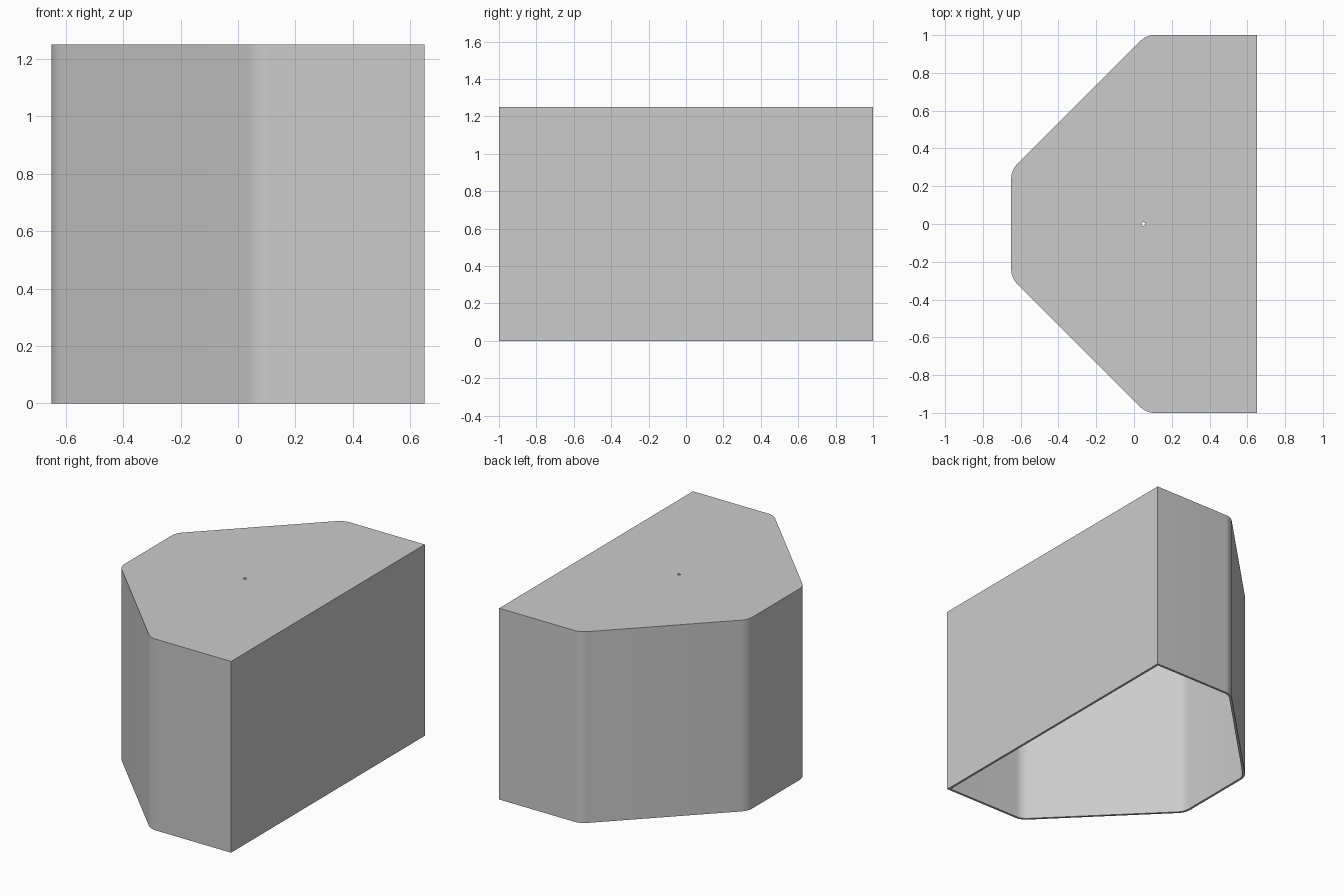
import bpy
import bmesh
import math

HEIGHT = 1.25
WALL = 0.015
HOLE_X = 0.05
FILLET = 0.04  # distance from each corner to where its rounding starts

cube = bpy.data.objects.get("Cube")
if cube:
    bpy.data.objects.remove(cube, do_unlink=True)


def make_material(name, value):
    mat = bpy.data.materials.new(name)
    mat.use_nodes = True
    colour = (value, value, value, 1)
    mat.diffuse_color = colour
    mat.node_tree.nodes["Principled BSDF"].inputs["Base Color"].default_value = colour
    return mat


def add_object(name, bm):
    mesh = bpy.data.meshes.new(name)
    bmesh.ops.recalc_face_normals(bm, faces=bm.faces)
    bm.to_mesh(mesh)
    bm.free()
    obj = bpy.data.objects.new(name, mesh)
    bpy.context.collection.objects.link(obj)
    return obj


def prism(name, inset, bottom, top):
    """Half-octagon prism, its four slanted corners rounded, shrunk by inset."""
    half = [(0.65, -1.0), (0.065, -1.0), (-0.65, -0.285)]
    outline = half + [(x, -y) for x, y in reversed(half)]
    bm = bmesh.new()
    face = bm.faces.new([bm.verts.new((x, y, bottom)) for x, y in outline])
    corners = [v for v in face.verts if v.co.x < 0.6]
    bmesh.ops.bevel(bm, geom=corners, offset=FILLET, segments=6,
                    profile=0.5, affect='VERTICES')
    if inset:
        ring = bmesh.ops.inset_region(bm, faces=bm.faces[:], thickness=inset,
                                      use_boundary=True, use_even_offset=True)
        bmesh.ops.delete(bm, geom=ring["faces"], context='FACES')
    walls = bmesh.ops.extrude_face_region(bm, geom=bm.faces[:])
    for v in walls["geom"]:
        if isinstance(v, bmesh.types.BMVert):
            v.co.z = top
    return add_object(name, bm)


def cut(target, cutter):
    cutter.hide_render = True
    mod = target.modifiers.new("cut", 'BOOLEAN')
    mod.operation = 'DIFFERENCE'
    mod.solver = 'EXACT'
    mod.object = cutter
    bpy.context.view_layer.objects.active = target
    bpy.ops.object.modifier_apply(modifier=mod.name)
    bpy.data.objects.remove(cutter, do_unlink=True)


# Outer shell, hollowed from the open underside
shade = prism("shade_shell", 0, 0, HEIGHT)
cut(shade, prism("cavity_cutter", WALL, -0.1, HEIGHT - WALL))

# Small round cord hole through the top
bm = bmesh.new()
bmesh.ops.create_cone(bm, cap_ends=True, segments=16, radius1=0.01,
                      radius2=0.01, depth=0.2)
bmesh.ops.translate(bm, verts=bm.verts, vec=(HOLE_X, 0, HEIGHT))
cut(shade, add_object("hole_cutter", bm))

# Finish
shade.data.materials.clear()
shade.data.materials.append(make_material("light_grey", 0.6))
bpy.ops.object.select_all(action='DESELECT')
shade.select_set(True)
bpy.context.view_layer.objects.active = shade
bpy.ops.object.shade_smooth_by_angle(angle=math.radians(30))
